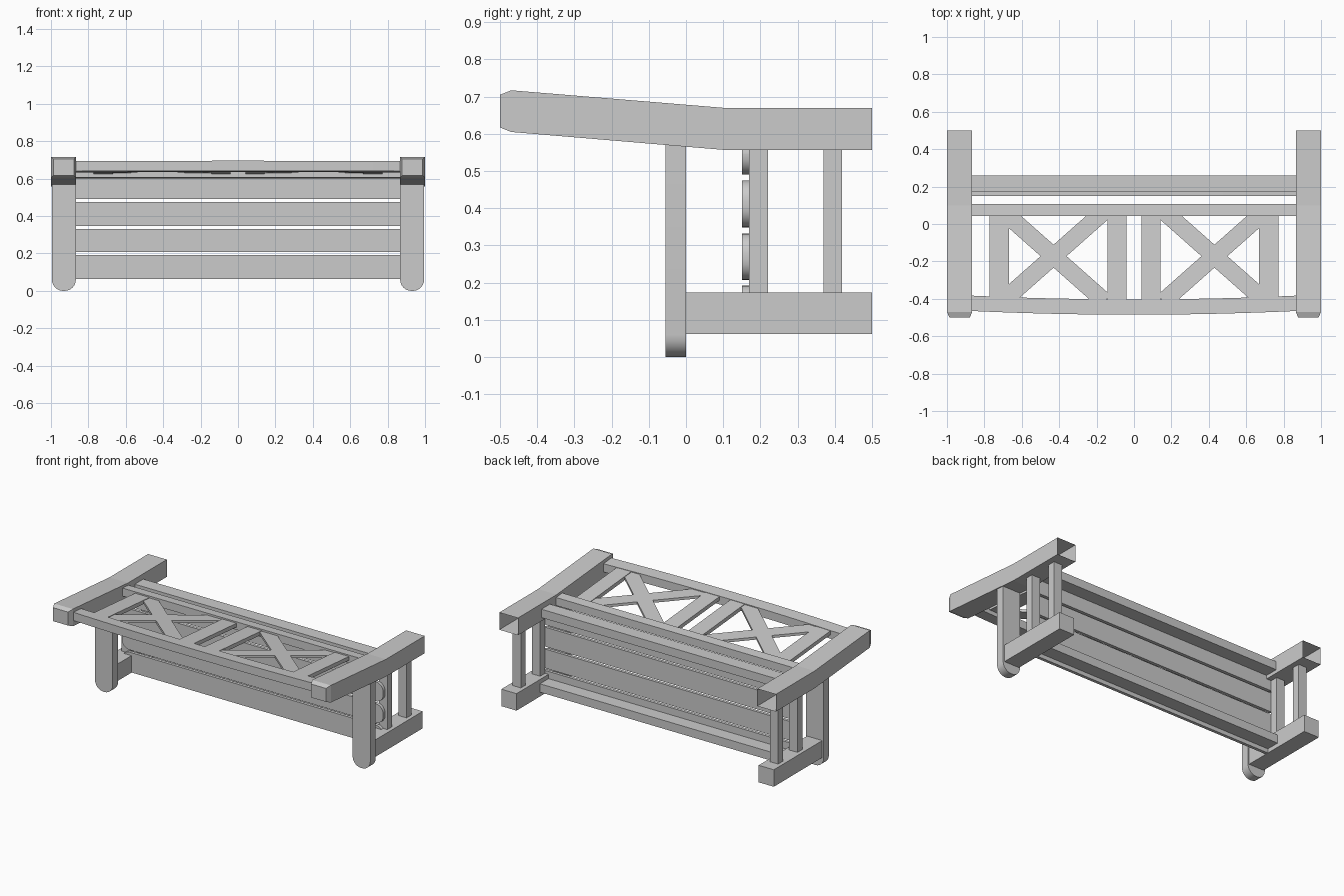
import bpy, bmesh, math
from mathutils import Matrix

if "Cube" in bpy.data.objects:
    bpy.data.objects.remove(bpy.data.objects["Cube"])

TILT = 0.0825  # slope of the reclined backrest


def finish(name, bm, smooth=False):
    bmesh.ops.recalc_face_normals(bm, faces=bm.faces[:])
    me = bpy.data.meshes.new(name)
    bm.to_mesh(me)
    bm.free()
    if smooth:
        me.shade_smooth()
        me.set_sharp_from_angle(angle=math.radians(35))
    ob = bpy.data.objects.new(name, me)
    bpy.context.collection.objects.link(ob)
    return ob


def box(name, x0, x1, y0, y1, z0, z1, spin=0.0, tilt=0.0):
    """Box, optionally spun about z and sheared so that z drops with y."""
    bm = bmesh.new()
    bmesh.ops.create_cube(bm, size=1)
    c = ((x0 + x1) / 2, (y0 + y1) / 2, (z0 + z1) / 2)
    bm.transform(Matrix.Translation(c) @ Matrix.Rotation(spin, 4, 'Z')
                 @ Matrix.Diagonal((x1 - x0, y1 - y0, z1 - z0, 1)))
    for v in bm.verts:
        v.co.z -= tilt * (v.co.y - c[1])
    return finish(name, bm)


def loft(name, rings, cap_start=True, cap_end=True):
    """Join a row of four-point sections into a bar."""
    bm = bmesh.new()
    rows = [[bm.verts.new(p) for p in r] for r in rings]
    for a, b in zip(rows, rows[1:]):
        for i in range(4):
            j = (i + 1) % 4
            bm.faces.new((a[i], a[j], b[j], b[i]))
    if cap_start:
        bm.faces.new(rows[0])
    if cap_end:
        bm.faces.new(rows[-1])
    return finish(name, bm)


def rounded_slab(name, x0, x1, z0, z1, y0, y1, radii, seg=6):
    """Slab in xz with corner radii (low-left, low-right, top-right, top-left)."""
    bm = bmesh.new()
    pts = []
    corners = [(x0, z0, 1, 1), (x1, z0, -1, 1), (x1, z1, -1, -1), (x0, z1, 1, -1)]
    for k, ((x, z, sx, sz), r) in enumerate(zip(corners, radii)):
        if r == 0:
            pts.append((x, z))
            continue
        for i in range(seg + 1):
            a = math.pi * (1 + k / 2) + math.pi / 2 * i / seg
            pts.append((x + sx * r + r * math.cos(a), z + sz * r + r * math.sin(a)))
    face = bm.faces.new([bm.verts.new((x, y0, z)) for x, z in pts])
    ext = bmesh.ops.extrude_face_region(bm, geom=[face], use_keep_orig=True)
    for v in [g for g in ext['geom'] if isinstance(g, bmesh.types.BMVert)]:
        v.co.y = y1
    return finish(name, bm, smooth=True)


# Side frames
for s, side in ((-1, "left"), (1, "right")):
    def span(a, b):
        return min(s * a, s * b), max(s * a, s * b)

    # back leg: bent bar with chamfered tip and open foot
    rings = []
    for y, z0, z1, xi, xo in ((0.5, .557, .67, .865, 1), (0.1, .557, .67, .865, 1),
                              (-.47, .605, .717, .865, 1), (-.5, .617, .705, .878, .987)):
        rings.append([(s * xi, y, z0), (s * xo, y, z0), (s * xo, y, z1), (s * xi, y, z1)])
    loft("back_leg_" + side, rings, cap_start=False)

    box("front_leg_" + side, *span(.875, .985), 0, .5, .062, .173)
    rounded_slab("armrest_" + side, *span(.867, .995), 0, .57, -.055, 0, (.06, .06, 0, 0))
    for name, y in (("seat_support_", .17), ("stretcher_", .37)):
        box(name + side, *span(.90, .96), y, y + .05, .173, .557)

# Seat slats and the rails beneath them
for i, (z0, z1) in enumerate(((.063, .192), (.207, .332), (.348, .475), (.49, .603))):
    rounded_slab(f"seat_slat_{i + 1}", -.945, .945, z0, z1, .15, .17, (.055,) * 4)
box("front_seat_rail", -.88, .88, .17, .258, .09, .145)
box("back_seat_rail", -.87, .87, .17, .258, .58, .635)

# Curved top rail of the backrest
rings = []
for i in range(13):
    x = -.87 + 1.74 * i / 12
    bow = .02 * (x / .87) ** 2
    yt, yb = -.485 + bow, -.403 + bow
    rings.append([(x, y, z - TILT * (y + .44))
                  for y, z in ((yt, .638), (yb, .638), (yb, .692), (yt, .692))])
loft("backrest_top_rail", rings)

# Lower backrest rail
box("backrest_lower_rail", -.87, .87, .042, .106, .604, .656, tilt=TILT)

# Upright slats and crossed braces
for s, side in ((-1, "left"), (1, "right")):
    for name, c in (("outer", .721), ("inner", .091)):
        box(f"backrest_{name}_slat_{side}", s * c - .052, s * c + .052,
            -.44, .08, .643, .668, tilt=TILT)
    for k, d in enumerate((-1, 1)):
        cx, cy = s * .43, -.172
        box(f"backrest_brace_{side}_{k + 1}", cx - .365, cx + .365, cy - .046, cy + .046,
            .647, .664, spin=d * math.radians(41.5), tilt=TILT)
